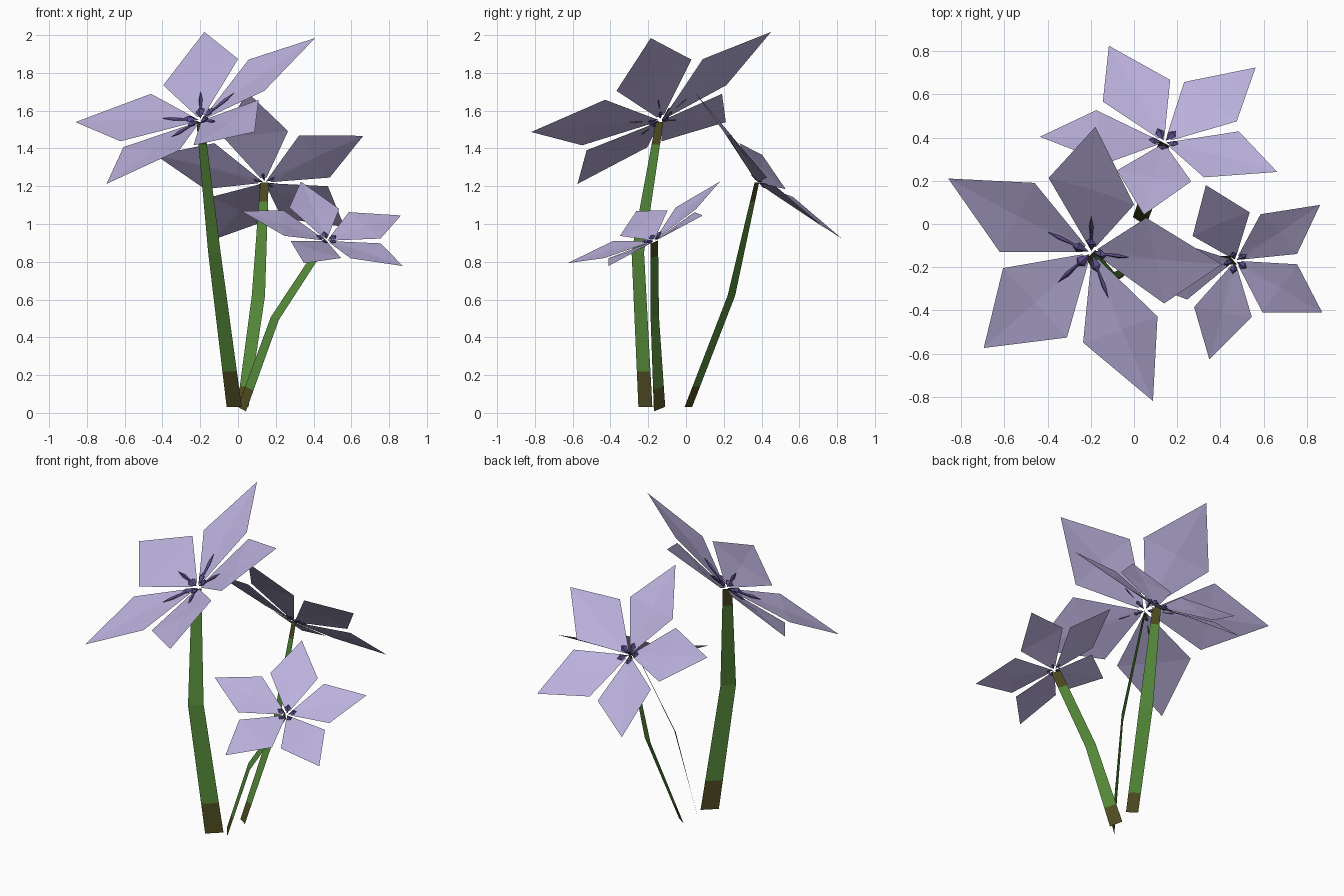
import bpy, math
from mathutils import Vector as V

if "Cube" in bpy.data.objects:
    bpy.data.objects.remove(bpy.data.objects["Cube"])


def material(name, rgb):
    m = bpy.data.materials.new(name)
    m.diffuse_color = (*rgb, 1)
    m.use_nodes = True
    m.node_tree.nodes["Principled BSDF"].inputs["Base Color"].default_value = m.diffuse_color
    return m


LAVENDER = material("lavender", (0.50, 0.44, 0.72))
PURPLE = material("dark purple", (0.10, 0.075, 0.25))
GREEN = material("leaf green", (0.09, 0.25, 0.04))
BROWN = material("olive brown", (0.075, 0.07, 0.015))


def mesh(name, verts, faces, mats, index=None):
    me = bpy.data.meshes.new(name)
    me.from_pydata([tuple(v) for v in verts], [], faces)
    for m in mats:
        me.materials.append(m)
    if index:
        for p, i in zip(me.polygons, index):
            p.material_index = i
    ob = bpy.data.objects.new(name, me)
    bpy.context.collection.objects.link(ob)
    return ob


def spindle(verts, faces, a, b, side, up, w, h, k=0.5):
    """Octahedron-like spindle from a to b, widest at fraction k."""
    n = len(verts)
    c = a.lerp(b, k)
    verts += [a, c + side * w, c + up * h, c - side * w, c - up * h, b]
    for i in range(4):
        p, q = n + 1 + i, n + 1 + (i + 1) % 4
        faces += [(n, q, p), (n + 5, p, q)]


def flower(name, centre, normal, tip_dir, size, stamens=False):
    c, n = V(centre), V(normal).normalized()
    u = V(tip_dir)
    u = (u - n * u.dot(n)).normalized()
    w = n.cross(u)

    def at(r, deg, h):
        a = math.radians(deg)
        return c + (u * math.cos(a) + w * math.sin(a)) * r * size + n * h * size

    # five creased kite petals
    verts, faces = [], []
    for k in range(5):
        a, o = 72 * k, len(verts)
        verts += [at(.06, a - 28, .012), at(.06, a + 28, .012), at(.585, a + 30.5, .12),
                  at(.51, a, .105), at(.585, a - 30.5, .12), at(1, a, .17)]
        for f in ((0, 4, 3), (0, 3, 1), (1, 3, 2), (4, 5, 3), (3, 5, 2)):
            faces.append(tuple(o + i for i in f))
    mesh(name + "_petals", verts, faces, [LAVENDER])

    # ring of small lobes at the heart
    verts, faces = [], []
    for k in range(5):
        a = 72 * k
        side = (at(1, a + 90, 0) - c).normalized()
        spindle(verts, faces, at(.015, a, .01), at(.125, a, .045), side, n,
                .036 * size, .024 * size, .65)
    mesh(name + "_heart", verts, faces, [PURPLE])

    # slim stamens lying along the petals
    if stamens:
        verts, faces = [], []
        for k in range(5):
            a = 72 * k
            side = (at(1, a + 90, 0) - c).normalized()
            spindle(verts, faces, at(.02, a, .01), at(.30, a, .075), side, n,
                    .015 * size, .015 * size, .7)
        mesh(name + "_stamens", verts, faces, [PURPLE])


def stem(name, path, halves, low=.22, top=.12):
    """Flat ribbon along a bent path; brown at the foot and under the flower."""
    path, halves = [V(p) for p in path], [V(h) for h in halves]
    z_top = path[-1].z
    cuts = sorted([p.z for p in path] + [low, z_top - top])
    verts = []
    for z in cuts:
        i = 0 if z <= path[1].z else 1
        t = (z - path[i].z) / (path[i + 1].z - path[i].z)
        p, h = path[i].lerp(path[i + 1], t), halves[i].lerp(halves[i + 1], t)
        verts += [p - h, p + h]
    faces, index = [], []
    for i in range(len(cuts) - 1):
        faces.append((2 * i, 2 * i + 1, 2 * i + 3, 2 * i + 2))
        mid = (cuts[i] + cuts[i + 1]) / 2
        index.append(1 if mid < low or mid > z_top - top else 0)
    mesh(name, verts, faces, [GREEN, BROWN], index)


# blossoms: centre, facing direction, direction of one petal tip, radius
flower("large_flower", (-.196, -.131, 1.547), (-.415, -.423, .806), (-.612, .394, -.108), .737, True)
flower("middle_flower", (.14, .377, 1.218), (.04, .71, .705), (.526, -.208, .182), .587)
flower("small_flower", (.469, -.169, .911), (.214, -.458, .863), (.374, .296, .06), .482)

# ribbon stems: path and half-width vectors
stem("large_stem", [(-.02, -.215, .03), (-.125, -.255, .85), (-.20, -.14, 1.54)],
     [(.04, .037, 0), (.033, .033, 0), (.02, .02, 0)])
stem("middle_stem", [(.025, .012, .03), (.108, .24, .62), (.14, .375, 1.22)],
     [(.03, -.02, 0), (.035, -.02, 0), (.022, -.012, 0)], .14, .1)
stem("small_stem", [(.02, -.14, .02), (.195, -.165, .5), (.46, -.168, .905)],
     [(.022, -.03, -.012), (.021, -.022, -.008), (.018, -.02, -.008)], .13, .08)
